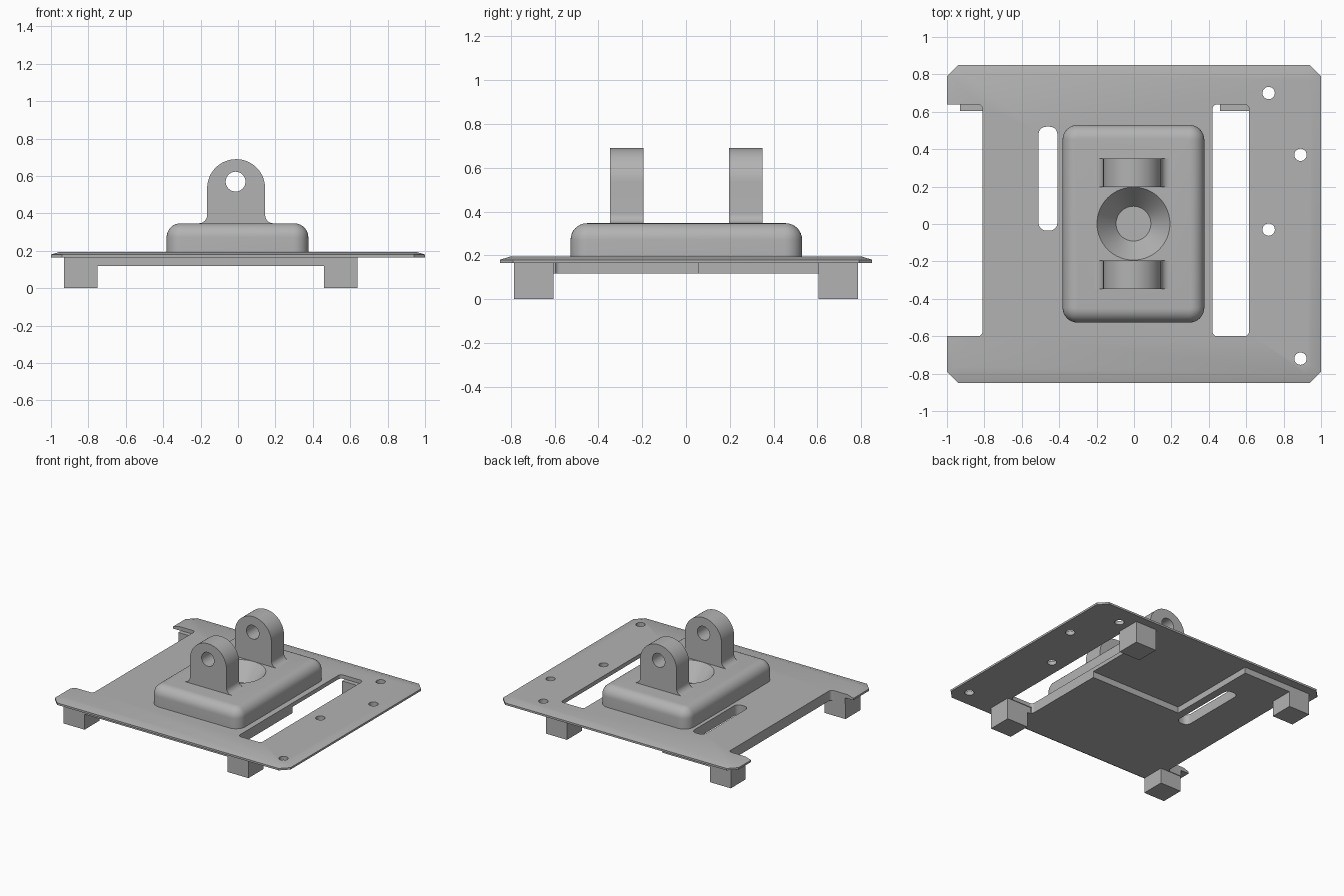
import bpy, bmesh
from math import sin, cos, pi, radians

if "Cube" in bpy.data.objects:
    bpy.data.objects.remove(bpy.data.objects["Cube"], do_unlink=True)

grey = bpy.data.materials.new("Plain grey")
grey.use_nodes = True
colour = (0.45, 0.45, 0.45, 1)
grey.diffuse_color = colour
grey.node_tree.nodes["Principled BSDF"].inputs["Base Color"].default_value = colour


def loft(name, rings):
    """Closed solid through equal-length rings of 3D points."""
    bm = bmesh.new()
    loops = [[bm.verts.new(p) for p in ring] for ring in rings]
    n = len(loops[0])
    for a, b in zip(loops, loops[1:]):
        for i in range(n):
            j = (i + 1) % n
            bm.faces.new((a[i], a[j], b[j], b[i]))
    bm.faces.new(loops[0][::-1])
    bm.faces.new(loops[-1])
    bmesh.ops.recalc_face_normals(bm, faces=bm.faces)
    mesh = bpy.data.meshes.new(name)
    bm.to_mesh(mesh)
    bm.free()
    mesh.materials.append(grey)
    obj = bpy.data.objects.new(name, mesh)
    bpy.context.collection.objects.link(obj)
    return obj


def at_z(points, z):
    return [(x, y, z) for x, y in points]


def prism(name, points, z0, z1):
    return loft(name, [at_z(points, z0), at_z(points, z1)])


def arc(cx, cy, r, start, end, steps):
    angles = [radians(start + (end - start) * i / steps) for i in range(steps + 1)]
    return [(cx + r * cos(a), cy + r * sin(a)) for a in angles]


def circle(cx, cy, r, steps=40):
    return arc(cx, cy, r, 0, 360, steps)[:-1]


def rounded_rect(x0, x1, y0, y1, r, steps=8):
    corners = [(x1 - r, y1 - r), (x0 + r, y1 - r), (x0 + r, y0 + r), (x1 - r, y0 + r)]
    return [p for k, (x, y) in enumerate(corners)
            for p in arc(x, y, r, 90 * k, 90 * k + 90, steps)]


def box(name, x0, x1, y0, y1, z0, z1):
    return prism(name, [(x0, y0), (x1, y0), (x1, y1), (x0, y1)], z0, z1)


def activate(obj):
    bpy.ops.object.select_all(action="DESELECT")
    obj.select_set(True)
    bpy.context.view_layer.objects.active = obj


def cut(obj, cutters):
    for cutter in cutters:
        activate(obj)
        mod = obj.modifiers.new("cut", "BOOLEAN")
        mod.operation, mod.solver, mod.object = "DIFFERENCE", "EXACT", cutter
        bpy.ops.object.modifier_apply(modifier=mod.name)
        bpy.data.objects.remove(cutter, do_unlink=True)


def smooth(obj):
    activate(obj)
    bpy.ops.object.shade_smooth_by_angle(angle=radians(30))


def slot_cutters():
    shapes = [(-0.51, -0.41, -0.035, 0.52, 0.04),
              (0.42, 0.615, -0.6, 0.64, 0.025),
              (-1.3, -0.81, -0.6, 0.64, 0.025)]
    return [prism("slot_cutter", rounded_rect(*s), 0.02, 0.3) for s in shapes]


# Mounting plate: clipped corners and a sloped upper rim
def plate_outline(inset):
    x, y, c = 1 - inset, 0.85 - inset, 0.06 - inset * 0.5
    return [(x, c - y), (x, y - c), (x - c, y), (c - x, y),
            (-x, y - c), (-x, c - y), (c - x, -y), (x - c, -y)]


plate = loft("mounting_plate", [at_z(plate_outline(d), z)
                                for d, z in ((0, 0.165), (0, 0.18), (0.048, 0.195))])
holes = [prism("hole_cutter", circle(x, y, 0.033, 24), 0.1, 0.3)
         for x, y in ((0.72, 0.70), (0.89, 0.37), (0.72, -0.03), (0.89, -0.72))]
cut(plate, slot_cutters() + holes)
smooth(plate)

# Stepped reinforcing slab under the plate
slab = prism("lower_slab", [(-0.93, -0.785), (0.62, -0.785), (0.62, -0.605), (0.43, -0.605),
                            (0.43, 0.06), (-0.35, 0.06), (-0.35, 0.785), (-0.93, 0.785)],
             0.118, 0.166)
cut(slab, slot_cutters())
smooth(slab)

# Four square feet
for side, x in (("right", -0.93), ("left", 0.46)):
    for end, y in (("front", -0.785), ("back", 0.605)):
        box(f"{end}_{side}_foot", x, x + 0.178, y, y + 0.18, 0, 0.167)

# Raised block with rounded edges and a conical recess
rings = [at_z(rounded_rect(-0.382, 0.376, -0.527, 0.53, 0.08), 0.19)]
for i in range(9):
    a = pi / 2 * i / 8
    d = 0.075 * (1 - cos(a))
    rings.append(at_z(rounded_rect(-0.382 + d, 0.376 - d, -0.527 + d, 0.53 - d, 0.08 - d),
                      0.272 + 0.075 * sin(a)))
block = loft("raised_block", rings)
cone = loft("recess_cutter", [at_z(circle(-0.003, 0.002, r, 64), z)
                              for r, z in ((0.093, 0.22), (0.195, 0.347), (0.195, 0.6))])
cut(block, [cone])
smooth(block)

# Pair of pierced lugs with flared feet
half, cx = 0.155, -0.01
flare = 0.045
lug_side = ([(cx - half - flare, 0.34)]
            + arc(cx - half - flare, 0.347 + flare, flare, -90, 0, 8)
            + arc(cx, 0.535, half, 180, 0, 32)
            + arc(cx + half + flare, 0.347 + flare, flare, 180, 270, 8)
            + [(cx + half + flare, 0.34)])
for name, y0 in (("front_lug", -0.347), ("back_lug", 0.197)):
    lug = loft(name, [[(x, y, z) for x, z in lug_side] for y in (y0, y0 + 0.153)])
    bore = loft("bore_cutter", [[(x, y, z) for x, z in circle(cx - 0.003, 0.57, 0.053)]
                                for y in (y0 - 0.1, y0 + 0.25)])
    cut(lug, [bore])
    smooth(lug)
